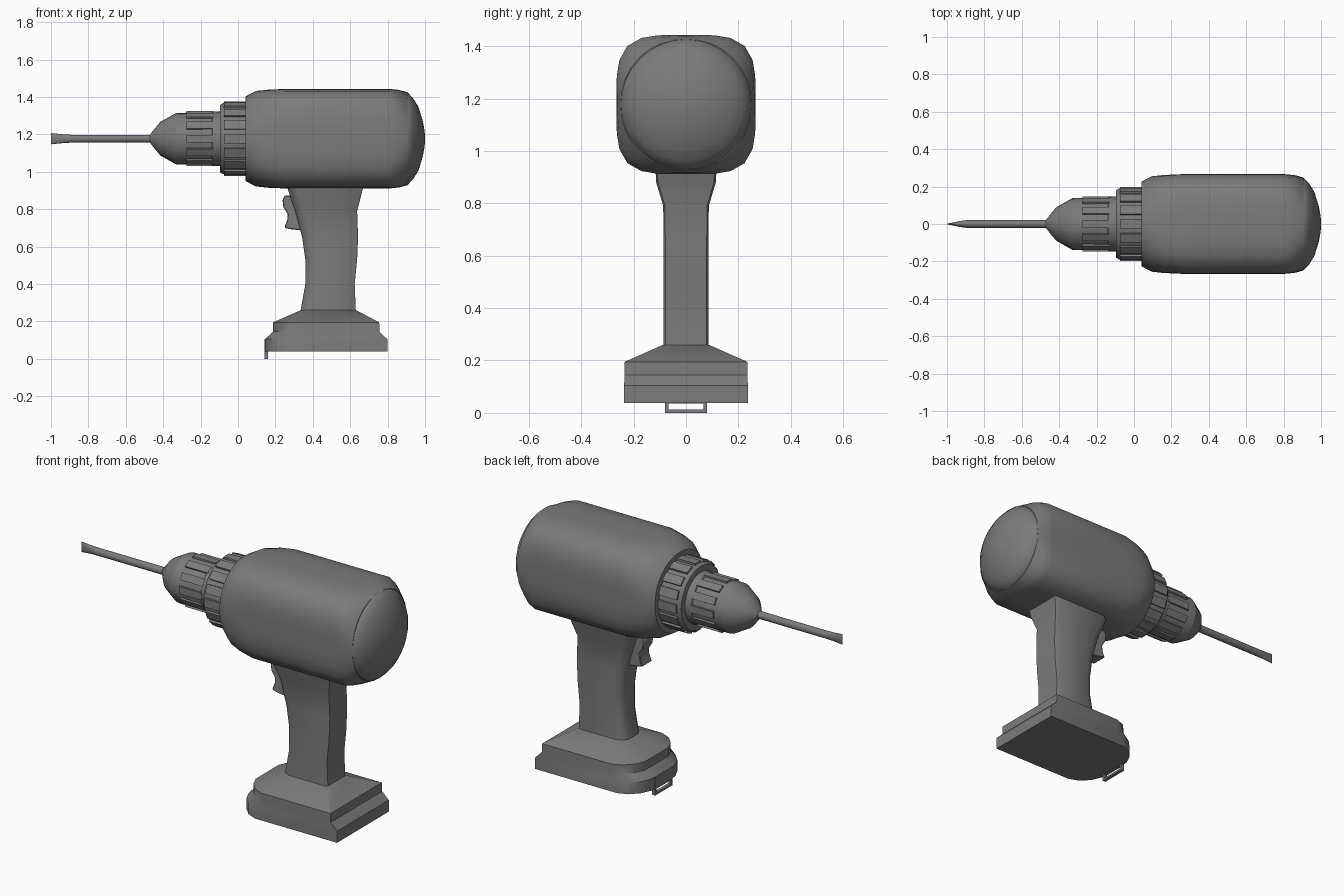
import bpy, bmesh, math
from math import cos, sin, pi

if "Cube" in bpy.data.objects:
    bpy.data.objects.remove(bpy.data.objects["Cube"])

AXIS_Z = 1.177
DARK = bpy.data.materials.new("dark_grey")
DARK.diffuse_color = (0.2, 0.2, 0.2, 1)
DARK.use_nodes = True
DARK.node_tree.nodes["Principled BSDF"].inputs["Base Color"].default_value = DARK.diffuse_color


def finish(name, bm, angle=32, bevel=0.0):
    """Turn a bmesh into a named, angle-smoothed object."""
    bmesh.ops.remove_doubles(bm, verts=bm.verts, dist=0.0005)
    bmesh.ops.recalc_face_normals(bm, faces=bm.faces)
    me = bpy.data.meshes.new(name)
    bm.to_mesh(me)
    bm.free()
    me.materials.append(DARK)
    ob = bpy.data.objects.new(name, me)
    bpy.context.collection.objects.link(ob)
    if bevel:
        m = ob.modifiers.new("bevel", 'BEVEL')
        m.width, m.segments = bevel, 1
    bpy.ops.object.select_all(action='DESELECT')
    ob.select_set(True)
    bpy.context.view_layer.objects.active = ob
    bpy.ops.object.shade_smooth_by_angle(angle=math.radians(angle))
    return ob


def loft(bm, rings):
    """Skin a list of equal-length point rings and cap both ends."""
    vs = [[bm.verts.new(p) for p in r] for r in rings]
    n = len(vs[0])
    for a, b in zip(vs, vs[1:]):
        for i in range(n):
            j = (i + 1) % n
            bm.faces.new((a[i], a[j], b[j], b[i]))
    bm.faces.new(vs[0])
    bm.faces.new(vs[-1])


def round_ring(x, ry, rz, power=2.0, n=32):
    """Superellipse ring around the drill axis."""
    pts = []
    for i in range(n):
        a = 2 * pi * i / n
        c, s = cos(a), sin(a)
        k = (abs(c) ** power + abs(s) ** power) ** (-1 / power)
        pts.append((x, ry * k * c, AXIS_Z + rz * k * s))
    return pts


def mirrored_ring(half, z):
    """Closed plan outline from its +y half."""
    return [(x, y, z) for x, y in half] + [(x, -y, z) for x, y in reversed(half)]


def turned(name, profile, n=32, angle=32):
    bm = bmesh.new()
    loft(bm, [round_ring(x, r, r, 2.0, n) for x, r in profile])
    return finish(name, bm, angle)


def ribs(name, count, x0, x1, r0, r1, width):
    """Raised grip pads arranged around the drill axis."""
    bm = bmesh.new()
    for i in range(count):
        a = 2 * pi * i / count
        rings = []
        for x in (x0, x1):
            ring = []
            for r, w in ((r0, -1), (r1, -1), (r1, 1), (r0, 1)):
                t = w * width / 2
                ring.append((x, r * cos(a) - t * sin(a),
                             AXIS_Z + r * sin(a) + t * cos(a)))
            rings.append(ring)
        loft(bm, rings)
    return finish(name, bm)


def box(bm, x0, x1, y0, y1, z0, z1):
    loft(bm, [[(x0, y0, z), (x1, y0, z), (x1, y1, z), (x0, y1, z)] for z in (z0, z1)])


# Motor housing: round nose swelling to a rounded square
bm = bmesh.new()
loft(bm, [round_ring(x, r, r, p) for x, r, p in (
    (0.04, 0.226, 2.1), (0.095, 0.255, 2.6), (0.16, 0.262, 3.2), (0.25, 0.266, 4.0),
    (0.81, 0.266, 4.0), (0.86, 0.261, 3.1), (0.905, 0.249, 2.1))])
finish("motor_housing", bm, 40)

# Domed rear cap
turned("rear_cap", [(0.895, 0.249), (0.906, 0.2485), (0.937, 0.215), (0.965, 0.17),
                    (0.988, 0.095), (0.998, 0.04), (1.0, 0.005)], 32, 45)

# Clutch ring with pads
turned("clutch_ring", [(-0.095, 0.15), (-0.095, 0.18), (-0.08, 0.19), (0.05, 0.19)])
ribs("clutch_pads", 16, -0.075, 0.042, 0.17, 0.199, 0.05)

# Chuck with grip ribs
turned("chuck", [(-0.08, 0.142), (-0.33, 0.138), (-0.415, 0.09), (-0.455, 0.042),
                 (-0.47, 0.022)], 24, 28)
turned("chuck_collar", [(-0.09, 0.147), (-0.135, 0.146), (-0.14, 0.14)], 24)
ribs("chuck_ribs", 12, -0.275, -0.13, 0.12, 0.147, 0.042)

# Flat-bladed bit
bm = bmesh.new()
loft(bm, [round_ring(x, ry, rz, 2.0 if rz < 0.025 else 4.0, 16) for x, ry, rz in (
    (-0.46, 0.021, 0.021), (-0.895, 0.021, 0.021), (-0.94, 0.014, 0.024),
    (-1.0, 0.002, 0.03))])
finish("driver_bit", bm)

# Handle: chamfered front, nearly square back
bm = bmesh.new()
rings = []
for z, x0, x1, w in ((0.96, 0.25, 0.68, 0.118), (0.88, 0.275, 0.66, 0.114),
                     (0.79, 0.305, 0.637, 0.087), (0.65, 0.343, 0.642, 0.086),
                     (0.53, 0.36, 0.637, 0.086), (0.40, 0.36, 0.624, 0.086),
                     (0.25, 0.333, 0.63, 0.086)):
    half = [(x0, w * 0.5), (x0 + 0.015, w * 0.8), (x0 + 0.05, w),
            (x1 - 0.01, w), (x1, w - 0.007)]
    rings.append(mirrored_ring(half, z))
loft(bm, rings)
finish("handle", bm, 50)

# Battery foot: rounded front corners, square back, stepped ends
bm = bmesh.new()
rings = []
for z, x0, x1, w in ((0.26, 0.335, 0.632, 0.087), (0.195, 0.187, 0.755, 0.234),
                     (0.145, 0.187, 0.757, 0.235), (0.105, 0.145, 0.798, 0.236),
                     (0.038, 0.145, 0.798, 0.236)):
    d = 0.13 * w / 0.235
    half = [(x0, w * 0.45), (x0 + d * 0.2, w * 0.7), (x0 + d * 0.55, w * 0.9),
            (x0 + d, w), (x1, w)]
    rings.append(mirrored_ring(half, z))
loft(bm, rings)
finish("battery_foot", bm, 30)

# Release clip loop under the front of the foot
bm = bmesh.new()
for s in (-1, 1):
    y0, y1 = sorted((s * 0.08, s * 0.067))
    box(bm, 0.141, 0.16, y0, y1, 0.0, 0.105)
box(bm, 0.141, 0.16, -0.067, 0.067, 0.0, 0.012)
box(bm, 0.141, 0.16, -0.067, 0.067, 0.035, 0.105)
finish("release_clip", bm)

# Trigger
bm = bmesh.new()
prof = [(0.36, 0.875), (0.25, 0.872), (0.238, 0.85), (0.243, 0.81), (0.265, 0.775),
        (0.264, 0.745), (0.248, 0.702), (0.275, 0.694), (0.36, 0.684)]
loft(bm, [[(x, y, z) for x, z in prof] for y in (-0.045, 0.045)])
finish("trigger", bm, 40, 0.004)
